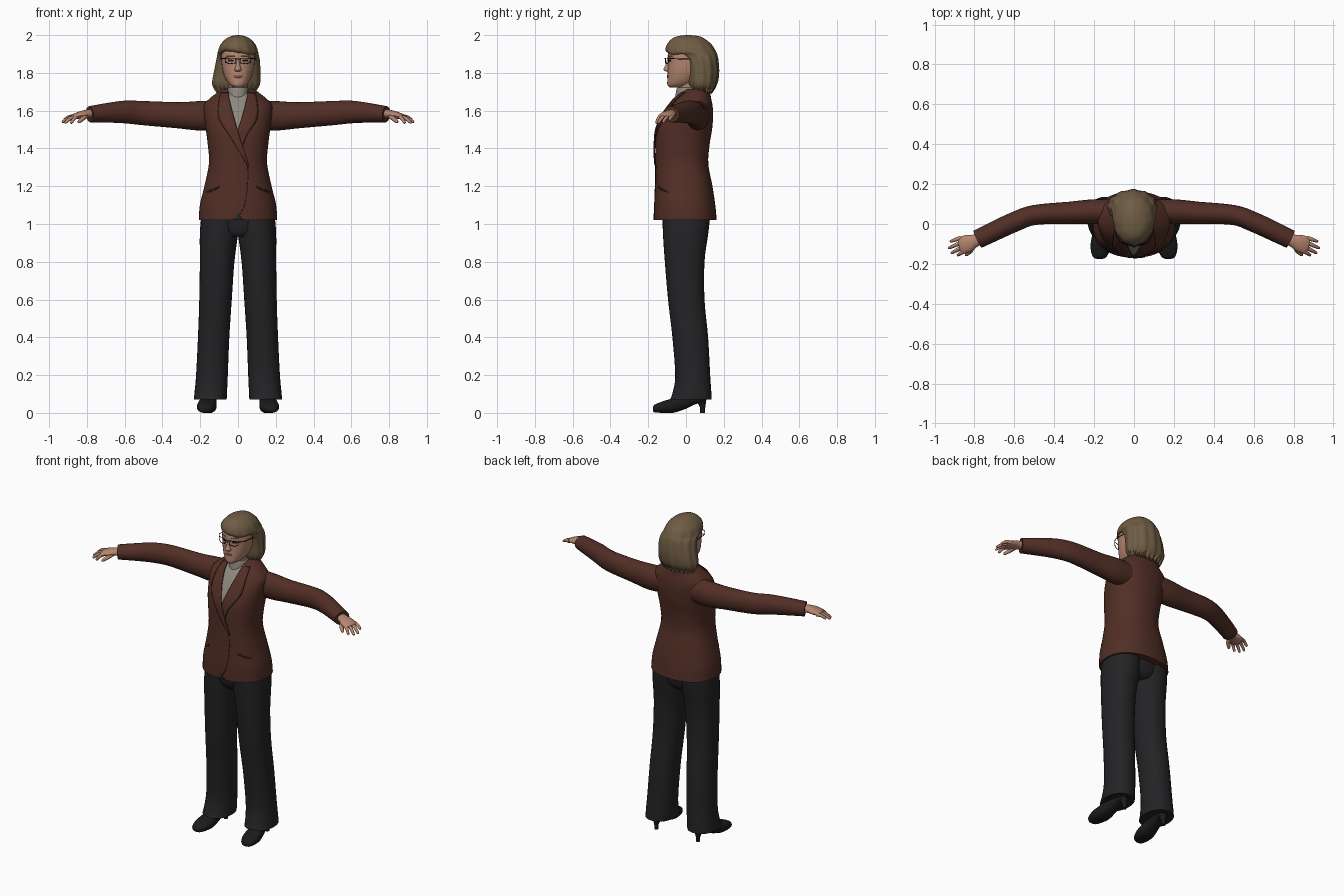
import bpy, bmesh, math
from mathutils import Vector
from mathutils.bvhtree import BVHTree

cube = bpy.data.objects.get("Cube")
if cube:
    bpy.data.objects.remove(cube, do_unlink=True)


def material(name, r, g, b):
    m = bpy.data.materials.new(name)
    m.use_nodes = True
    m.diffuse_color = (r, g, b, 1)
    node = m.node_tree.nodes["Principled BSDF"]
    node.inputs["Base Color"].default_value = (r, g, b, 1)
    node.inputs["Roughness"].default_value = 0.8
    return m


BROWN = material("jacket brown", 0.085, 0.028, 0.019)
SEAM = material("dark seam brown", 0.025, 0.009, 0.007)
TROUSER = material("charcoal", 0.017, 0.017, 0.019)
SHOE = material("shoe black", 0.011, 0.011, 0.012)
SHIRT = material("shirt grey", 0.27, 0.25, 0.21)
SKIN = material("skin", 0.47, 0.24, 0.165)
HAIR = material("hair", 0.16, 0.108, 0.058)
LIP = material("lip", 0.28, 0.09, 0.075)
DARK = material("frame black", 0.01, 0.01, 0.01)
parts = []


def add_object(name, bm, mat):
    mesh = bpy.data.meshes.new(name)
    bm.to_mesh(mesh)
    bm.free()
    mesh.materials.append(mat)
    ob = bpy.data.objects.new(name, mesh)
    bpy.context.collection.objects.link(ob)
    parts.append(ob)
    return ob


def dense(rows, k):
    """Catmull-Rom refinement of rows of numbers."""
    out = []
    for i in range(len(rows) - 1):
        a, b, c, d = (rows[max(0, min(len(rows) - 1, i + j))] for j in (-1, 0, 1, 2))
        for s in range(k):
            t = s / k
            out.append([0.5 * (2 * q + (r - p) * t + (2 * p - 5 * q + 4 * r - w) * t * t
                               + (3 * q - p - 3 * r + w) * t ** 3)
                        for p, q, r, w in zip(a, b, c, d)])
    return out + [list(rows[-1])]


def circle(n, e):
    for i in range(n):
        c, s = math.cos(math.tau * i / n), math.sin(math.tau * i / n)
        yield math.copysign(abs(c) ** (2 / e), c), math.copysign(abs(s) ** (2 / e), s)


def skin_rings(name, rings, mat):
    bm = bmesh.new()
    loops = [[bm.verts.new(p) for p in ring] for ring in rings]
    n = len(loops[0])
    for a, b in zip(loops, loops[1:]):
        for i in range(n):
            bm.faces.new((a[i], a[(i + 1) % n], b[(i + 1) % n], b[i]))
    bm.faces.new(loops[0])
    bm.faces.new(loops[-1])
    bmesh.ops.recalc_face_normals(bm, faces=bm.faces)
    return add_object(name, bm, mat)


def stack(name, rows, mat, n=32, e=2.0, k=4, warp=None):
    """Level sections: z, centre x, half width, front y, back y."""
    rings = []
    for z, cx, hw, yf, yb in dense(rows, k):
        ring = [Vector((cx + hw * c, (yf + yb) / 2 + (yb - yf) / 2 * s, z)) for c, s in circle(n, e)]
        rings.append([warp(p, i) for i, p in enumerate(ring)] if warp else ring)
    return skin_rings(name, rings, mat)


def limb(name, rows, mat, n=16, k=4):
    """Sections along a path: x, y, z, horizontal radius, vertical radius."""
    rows = dense(rows, k)
    pts = [Vector(r[:3]) for r in rows]
    rings = []
    for i, r in enumerate(rows):
        t = (pts[min(i + 1, len(pts) - 1)] - pts[max(i - 1, 0)]).normalized()
        u = t.cross(Vector((0, 0, 1))).normalized()
        v = u.cross(t)
        rings.append([pts[i] + u * r[3] * c + v * r[4] * s for c, s in circle(n, 2)])
    return skin_rings(name, rings, mat)


def tree(ob):
    return BVHTree.FromPolygons([v.co for v in ob.data.vertices], [p.vertices for p in ob.data.polygons])


def patch(name, target, rows, mat, lift, grow=0.0, n=6, k=5):
    """Thin plate laid on the front of a body; rows are z, x from, x to."""
    bm = bmesh.new()
    grid = []
    for z, a, b in dense(rows, k):
        a, b = a - grow, b + grow
        line = []
        for i in range(n + 1):
            x = a + (b - a) * i / n
            hit = target.ray_cast(Vector((x, -1, z)), Vector((0, 1, 0)))[0]
            line.append(bm.verts.new((x, (hit.y if hit else 0) - lift, z)))
        grid.append(line)
    for p, q in zip(grid, grid[1:]):
        for i in range(n):
            bm.faces.new((p[i], q[i], q[i + 1], p[i + 1]))
    ob = add_object(name, bm, mat)
    mod = ob.modifiers.new("thickness", "SOLIDIFY")
    mod.thickness = 0.003
    return ob


def mirrored(rows, s):
    return [(s * r[0],) + tuple(r[1:]) for r in rows]


# Jacket body
jacket = stack("jacket_body", [
    (1.02, 0, .207, -.168, .163), (1.1, 0, .202, -.168, .155), (1.2, 0, .178, -.165, .14),
    (1.32, 0, .154, -.163, .118), (1.42, 0, .16, -.162, .125), (1.5, 0, .17, -.155, .138),
    (1.58, 0, .18, -.122, .144), (1.63, 0, .18, -.088, .14), (1.66, 0, .155, -.065, .134),
    (1.69, 0, .118, -.035, .128), (1.715, 0, .085, .0, .118)], BROWN, n=56, e=2.3)
body = tree(jacket)

# Lapels, shirt front, closure and pockets
patch("shirt_front", body, [(1.70, -.062, .062), (1.56, -.032, .032), (1.46, 0, .014)], SHIRT, .003)
lapel = [(1.695, -.088, -.054), (1.65, -.1, -.046), (1.56, -.1, -.022), (1.47, -.045, .003),
         (1.39, .005, .03), (1.31, .052, .055)]
under = [(z, -b, -a) for z, a, b in lapel[:4]] + [(1.4, .008, .02)]
patch("left_lapel_edge", body, under, SEAM, .004, .003)
patch("left_lapel", body, under, BROWN, .006)
patch("right_lapel_edge", body, lapel, SEAM, .0075, .003)
patch("right_lapel", body, lapel, BROWN, .0095)
patch("closure_seam", body, [(1.31, .052, .056), (1.2, .048, .052), (1.1, .032, .036),
                             (1.05, .008, .013)], SEAM, .002)
patch("hem_notch", body, [(1.055, -.001, .004), (1.04, -.007, .011), (1.021, -.028, .03)], TROUSER, .003)
for s, side in ((1, "left"), (-1, "right")):
    flap = [(1.2, .1, .105), (1.192, .102, .124), (1.178, .128, .154), (1.166, .158, .168)]
    patch(side + "_pocket", body, [(z, min(s * a, s * b), max(s * a, s * b)) for z, a, b in flap],
          SEAM, .002)

# Roll neck and neck
stack("roll_neck", [(1.62, 0, .07, -.06, .09), (1.67, 0, .06, -.057, .085), (1.715, 0, .054, -.05, .08),
                    (1.722, 0, .048, -.043, .075)], SHIRT)
stack("neck", [(1.68, 0, .048, -.04, .07), (1.78, 0, .05, -.04, .08)], SKIN)

# Head and face
head = stack("head", [
    (1.722, 0, .022, -.085, .0), (1.735, 0, .043, -.098, .03), (1.76, 0, .062, -.099, .07),
    (1.8, 0, .078, -.097, .1), (1.85, 0, .087, -.096, .12), (1.9, 0, .088, -.095, .12),
    (1.95, 0, .074, -.075, .1), (1.98, 0, .04, -.03, .06)], SKIN, e=2.2)
face = tree(head)
stack("nose", [(1.872, 0, .007, -.1, -.08), (1.84, 0, .011, -.109, -.08), (1.818, 0, .018, -.119, -.08),
               (1.807, 0, .013, -.106, -.08)], SKIN, n=16)
patch("lips", face, [(1.79, -.01, .01), (1.783, -.025, .025), (1.774, -.012, .012)], LIP, .003)
for s, side in ((1, "left"), (-1, "right")):
    x = s * .039
    patch(side + "_eye", face, [(1.871, x - .008, x + .008), (1.865, x - .015, x + .015),
                                (1.859, x - .008, x + .008)], DARK, .002)
    patch(side + "_eyebrow", face, [(1.893, x - .016, x + .016), (1.888, x - .022, x + .022)], HAIR, .003)

# Glasses
glasses = bpy.data.curves.new("glasses", "CURVE")
glasses.dimensions = "3D"
glasses.bevel_depth = 0.0022


def wire(points, closed=False):
    sp = glasses.splines.new("POLY")
    sp.points.add(len(points) - 1)
    for p, co in zip(sp.points, points):
        p.co = (*co, 1)
    sp.use_cyclic_u = closed


for s in (1, -1):
    wire([(s * .012, -.109, 1.877), (s * .068, -.092, 1.879), (s * .066, -.092, 1.856),
          (s * .045, -.103, 1.848), (s * .016, -.109, 1.852)], True)
    wire([(s * .068, -.092, 1.877), (s * .09, -.06, 1.875), (s * .095, .03, 1.872)])
wire([(-.012, -.109, 1.873), (0, -.113, 1.875), (.012, -.109, 1.873)])
frame = bpy.data.objects.new("glasses", glasses)
glasses.materials.append(DARK)
bpy.context.collection.objects.link(frame)


# Hair with soft locks and a slanted fringe
def locks(p, i):
    wave = 1 + .022 * math.cos(i * math.tau / 6) * min(1, (2.0 - p.z) * 8)
    front = max(0, min(1, (-.02 - p.y) / .05))
    ragged = .012 * math.sin(i * 1.9) * max(0, 1 - (p.z - 1.70) / .05)
    return Vector((p.x * wave, .04 + (p.y - .04) * wave, p.z - front * .22 * p.x * (2.0 - p.z) * 9 + ragged))


stack("hair", [
    (1.70, -.01, .1, .035, .135), (1.74, -.01, .124, .008, .163), (1.8, -.005, .121, .0, .173),
    (1.86, 0, .114, -.012, .17), (1.895, 0, .108, -.045, .164), (1.912, 0, .105, -.103, .158),
    (1.95, 0, .092, -.1, .135), (1.98, 0, .065, -.075, .1), (1.994, 0, .038, -.045, .07),
    (2.0, 0, .01, -.005, .025)], HAIR, n=72, warp=locks)

# Trousers seat
stack("trouser_seat", [(.93, 0, .1, -.09, .09), (.97, 0, .17, -.115, .115), (1.1, 0, .19, -.13, .13)],
      TROUSER)

finger_tips = {"index": (.885, -.157, 1.533), "middle": (.917, -.147, 1.535),
               "ring": (.931, -.122, 1.538), "little": (.922, -.088, 1.55)}
for s, side in ((1, "left_"), (-1, "right_")):
    # Sleeve
    limb(side + "sleeve", mirrored([
        (.1, .062, 1.578, .06, .075), (.2, .062, 1.573, .062, .078), (.32, .056, 1.576, .056, .069),
        (.5, .045, 1.587, .05, .064), (.6, .01, 1.593, .05, .06), (.7, -.036, 1.588, .049, .051),
        (.785, -.077, 1.581, .047, .043)], s), BROWN, n=24)
    # Hand and fingers
    limb(side + "palm", mirrored([
        (.765, -.07, 1.585, .028, .024), (.8, -.085, 1.583, .033, .022), (.835, -.098, 1.577, .044, .019),
        (.868, -.11, 1.568, .042, .014), (.874, -.112, 1.566, .03, .008)], s), SKIN)
    for i, (finger, tip) in enumerate(finger_tips.items()):
        base = Vector((.85 + .006 * i, -.135 + .022 * i, 1.57))
        tip = Vector(tip)
        mid = (base + tip) / 2 + Vector((0, 0, .007))
        limb(side + finger + "_finger", mirrored([
            (*base, .011, .011), (*mid, .0095, .0095), (*tip.lerp(mid, .12), .007, .007),
            (*tip, .002, .002)], s), SKIN, n=10, k=3)
    limb(side + "thumb", mirrored([
        (.805, -.1, 1.575, .016, .015), (.82, -.133, 1.56, .013, .012), (.84, -.153, 1.543, .009, .009),
        (.847, -.159, 1.537, .002, .002)], s), SKIN, n=10, k=3)
    # Trouser leg
    stack(side + "trouser_leg", [(z, s * (a + b) / 2, (b - a) / 2, f, g) for z, a, b, f, g in (
        (1.06, -.005, .192, -.125, .13), (.95, .0, .202, -.122, .118), (.8, .019, .202, -.112, .098),
        (.6, .033, .205, -.095, .098), (.4, .046, .212, -.072, .117), (.2, .054, .222, -.057, .128),
        (.11, .058, .23, -.07, .134), (.07, .06, .234, -.085, .136))], TROUSER, e=2.2)
    # Shoe with slim heel
    shoe = []
    for y, cx, r, lo, hi in dense(((-.176, .172, .01, .012, .026), (-.165, .172, .034, .003, .044),
                                   (-.12, .168, .05, .0, .062), (-.07, .163, .05, .0, .078),
                                   (-.01, .157, .042, .018, .1), (.05, .15, .038, .046, .115),
                                   (.09, .146, .034, .055, .12), (.108, .145, .015, .065, .115)), 4):
        shoe.append([Vector((s * (cx + r * c), y, (lo + hi) / 2 + (hi - lo) / 2 * d))
                     for c, d in circle(24, 2.4)])
    skin_rings(side + "shoe", shoe, SHOE)
    stack(side + "shoe_heel", [(0, s * .146, .012, .075, .1), (.03, s * .146, .013, .073, .102),
                               (.07, s * .146, .028, .05, .108)], SHOE, n=16)

# Smooth shading with sharp edges kept
bpy.ops.object.select_all(action="DESELECT")
for ob in parts:
    ob.select_set(True)
bpy.context.view_layer.objects.active = parts[0]
bpy.ops.object.shade_smooth_by_angle(angle=math.radians(50))
